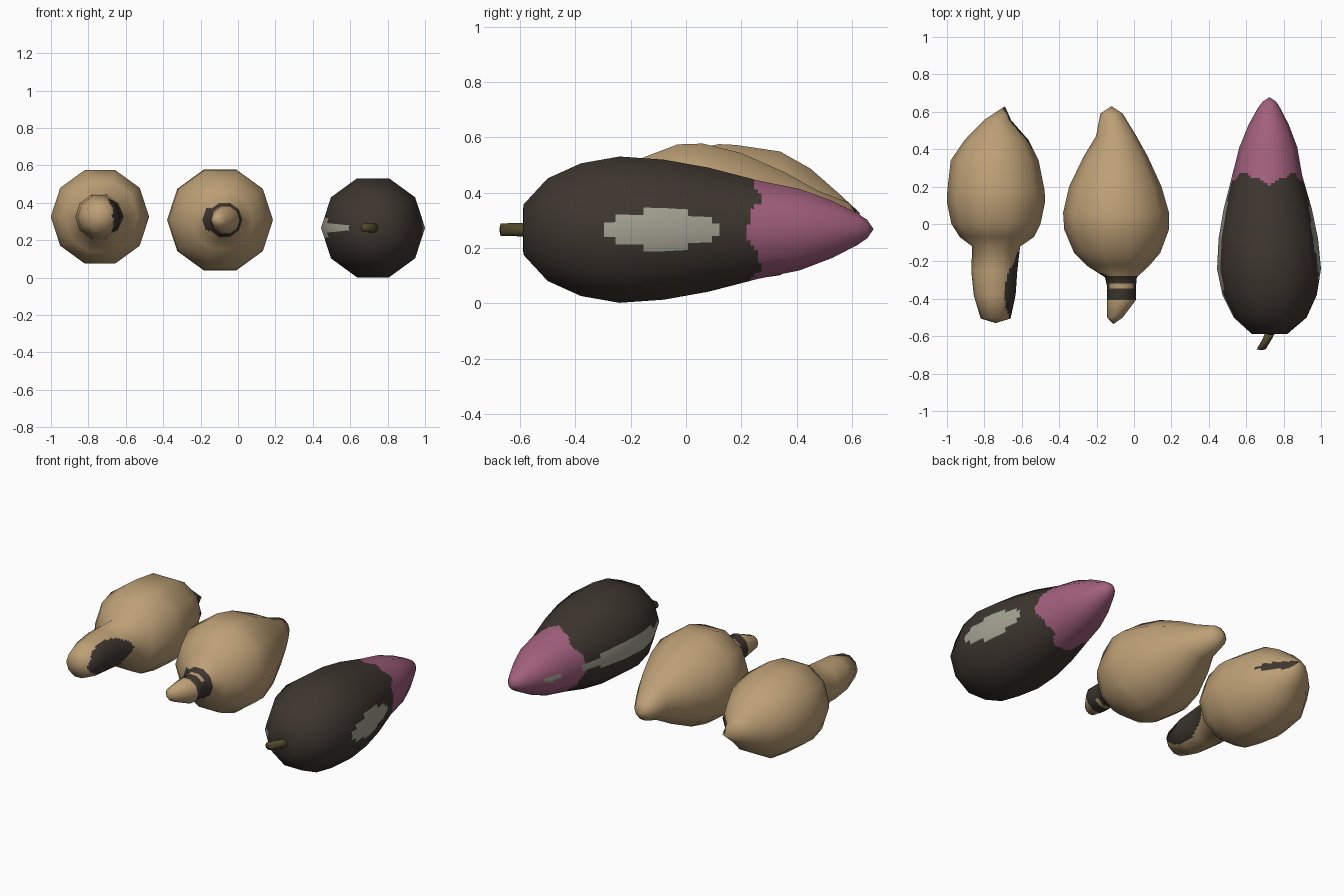
import bpy, math
from mathutils import Vector

if "Cube" in bpy.data.objects:
    bpy.data.objects.remove(bpy.data.objects["Cube"])

SIDES, CUTS, STEP = 10, 6, 0.015


def material(name, rgb):
    m = bpy.data.materials.new(name)
    m.diffuse_color = (*rgb, 1)
    m.use_nodes = True
    m.node_tree.nodes["Principled BSDF"].inputs["Base Color"].default_value = m.diffuse_color
    return m


TAN, DARK, PINK, GREY, STEM = range(5)
MATS = [material("tan", (0.51, 0.35, 0.18)), material("dark brown", (0.048, 0.037, 0.029)),
        material("pink", (0.36, 0.115, 0.205)), material("pale grey", (0.36, 0.36, 0.29)),
        material("olive stem", (0.085, 0.068, 0.025))]


def build(name, rings, rule):
    """Ten-sided lathe along y from (y, centre x, centre z, radius) rings.
    Facets are cut finely so the paint rule can colour them; shading stays smooth."""
    P = [[Vector((cx + r * math.cos(math.tau * j / SIDES), y, cz + r * math.sin(math.tau * j / SIDES)))
          for j in range(SIDES)] for y, cx, cz, r in rings]
    last = len(rings) - 1
    N = []
    for i, (y, cx, cz, r) in enumerate(rings):
        row = []
        for j in range(SIDES):
            if i in (0, last):
                row.append(Vector((0, 1 if i == 0 else -1, 0)))
                continue
            n = Vector()
            around = P[i][(j + 1) % SIDES] - P[i][j - 1]
            for a, b in ((i - 1, i), (i, i + 1)):
                n += around.cross((P[b][j] - P[a][j])).normalized()
            if n.dot(P[i][j] - Vector((cx, y, cz))) < 0:
                n.negate()
            row.append(n.normalized())
        N.append(row)
    # fine grid by linear interpolation
    levels = []
    for i in range(last):
        d = max((P[i + 1][j] - P[i][j]).length for j in range(SIDES))
        k = max(1, math.ceil(d / STEP))
        levels += [(i, s / k) for s in range(k)]
    levels.append((last - 1, 1.0))
    cols = SIDES * CUTS
    verts, normals = [], []

    def mix(G, i, t, j, s):
        return G[i][j].lerp(G[i + 1][j], t).lerp(
            G[i][(j + 1) % SIDES].lerp(G[i + 1][(j + 1) % SIDES], t), s)

    for i, t in levels[1:-1]:
        for c in range(cols):
            j, s = c // CUTS, (c % CUTS) / CUTS
            verts.append(mix(P, i, t, j, s))
            normals.append(mix(N, i, t, j, s).normalized())
    rows = len(levels) - 2
    a, b = len(verts), len(verts) + 1
    verts += [P[0][0], P[last][0]]
    normals += [Vector((0, 1, 0)), Vector((0, -1, 0))]
    faces = []
    for q in range(rows - 1):
        for c in range(cols):
            d = (c + 1) % cols
            faces.append((q * cols + c, q * cols + d, (q + 1) * cols + d, (q + 1) * cols + c))
    e = (rows - 1) * cols
    for c in range(cols):
        d = (c + 1) % cols
        faces += [(a, d, c), (b, e + c, e + d)]
    me = bpy.data.meshes.new(name)
    me.from_pydata(verts, [], faces)
    if me.polygons[0].normal.dot(me.polygons[0].center - Vector((rings[2][1], me.polygons[0].center.y, rings[2][2]))) < 0:
        me.flip_normals()
    used = []
    for p in me.polygons:
        m = rule(p.center)
        if m not in used:
            used.append(m)
            me.materials.append(MATS[m])
        p.material_index = used.index(m)
        p.use_smooth = True
    me.normals_split_custom_set_from_vertices(normals)
    ob = bpy.data.objects.new(name, me)
    bpy.context.collection.objects.link(ob)
    return ob


def lens(y, z, y0, y1, half):
    """Inside a pointed patch from y0 to y1, up to half high."""
    t = (y - (y0 + y1) / 2) / ((y1 - y0) / 2)
    return abs(t) < 1 and abs(z) < half * (1 - t * t) ** 0.6


# left root: dark streak along the right of its neck and by its tip
def paint_left(p):
    if p.x > -0.705 and lens(p.y, p.z - 0.33, -0.51, -0.14, 0.09):
        return DARK
    if p.x > -0.70 and lens(p.y, p.z - 0.335, 0.40, 0.62, 0.025):
        return DARK
    return TAN


build("left_root", [
    (0.63, -0.69, 0.325, 0), (0.555, -0.73, 0.325, 0.073), (0.45, -0.735, 0.325, 0.17),
    (0.34, -0.745, 0.325, 0.235), (0.18, -0.738, 0.325, 0.26), (0.12, -0.738, 0.325, 0.263),
    (0, -0.738, 0.325, 0.238), (-0.07, -0.733, 0.325, 0.198), (-0.12, -0.737, 0.325, 0.128),
    (-0.25, -0.747, 0.325, 0.123), (-0.38, -0.745, 0.325, 0.112), (-0.505, -0.74, 0.325, 0.08),
    (-0.53, -0.74, 0.325, 0)], paint_left)


# middle root: dark bands round the neck
def paint_middle(p):
    if -0.40 < p.y < -0.28:
        top_gap = -0.348 < p.y < -0.318 and abs(p.z - 0.31) > 0.045
        return TAN if top_gap else DARK
    if p.x < -0.12 and -0.30 < p.y < -0.26 and abs(p.z - 0.31) < 0.06:
        return GREY if p.x < -0.19 else DARK
    return TAN


build("middle_root", [
    (0.63, -0.12, 0.305, 0), (0.59, -0.12, 0.305, 0.06), (0.47, -0.095, 0.307, 0.108),
    (0.36, -0.098, 0.308, 0.172), (0.2, -0.1, 0.308, 0.247), (0.06, -0.096, 0.308, 0.283),
    (-0.03, -0.093, 0.308, 0.28), (-0.155, -0.09, 0.308, 0.23), (-0.225, -0.085, 0.308, 0.165),
    (-0.285, -0.07, 0.308, 0.085), (-0.33, -0.067, 0.308, 0.078), (-0.405, -0.067, 0.308, 0.078),
    (-0.5, -0.102, 0.31, 0.042), (-0.535, -0.11, 0.31, 0)], paint_middle)


# right root: pink tip, dark body, grey patches on both sides
def paint_right(p):
    h = p.z - 0.266
    ang = math.atan2(h, p.x - 0.72)
    if p.x > 0.8 and lens(p.y, h, -0.30, 0.125, 0.07):
        return GREY
    if p.x < 0.72 and (lens(p.y, h, -0.56, 0.27, 0.045) or lens(p.y, h, 0.40, 0.52, 0.02)):
        return GREY
    edge = 0.245 - 0.028 * math.cos(4 * ang) + 0.008 * math.sin(11 * ang)
    return PINK if p.y > edge else DARK


build("right_root", [
    (0.678, 0.725, 0.268, 0), (0.655, 0.724, 0.268, 0.035), (0.62, 0.722, 0.268, 0.06),
    (0.53, 0.72, 0.267, 0.108), (0.41, 0.718, 0.266, 0.155), (0.26, 0.712, 0.266, 0.187),
    (0.08, 0.715, 0.266, 0.236), (-0.08, 0.718, 0.266, 0.266), (-0.24, 0.722, 0.266, 0.278),
    (-0.38, 0.725, 0.266, 0.252), (-0.5, 0.728, 0.266, 0.195), (-0.588, 0.725, 0.266, 0.095),
    (-0.59, 0.725, 0.266, 0)], paint_right)

# short bent stem on the right root
build("stem", [
    (-0.57, 0.73, 0.266, 0), (-0.572, 0.73, 0.266, 0.026), (-0.61, 0.715, 0.266, 0.025),
    (-0.67, 0.68, 0.266, 0.024), (-0.675, 0.68, 0.266, 0)], lambda p: STEM)
